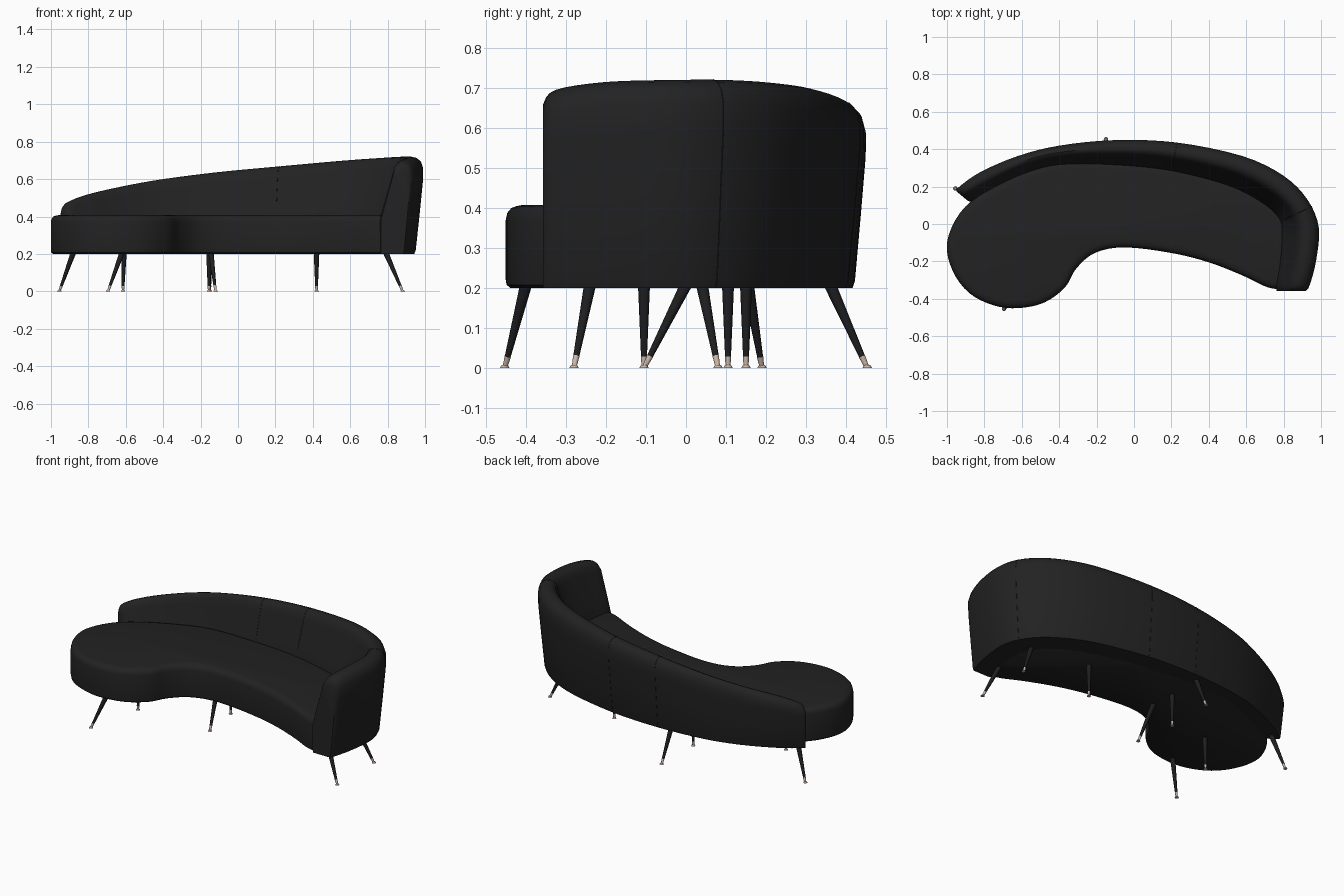
import bpy, bmesh
from mathutils import Vector

if "Cube" in bpy.data.objects:
    bpy.data.objects.remove(bpy.data.objects["Cube"], do_unlink=True)


def make_material(name, color):
    mat = bpy.data.materials.new(name)
    mat.use_nodes = True
    mat.diffuse_color = (*color, 1)
    mat.node_tree.nodes["Principled BSDF"].inputs["Base Color"].default_value = (*color, 1)
    return mat


fabric = make_material("black_fabric", (0.016, 0.016, 0.016))
leg_paint = make_material("black_leg_paint", (0.013, 0.013, 0.015))
metal = make_material("pale_copper", (0.6, 0.47, 0.4))


def spline(points, steps, closed=False):
    """Smooth curve through points of any dimension."""
    n = len(points)
    pick = (lambda i: points[i % n]) if closed else (lambda i: points[max(0, min(n - 1, i))])
    result = []
    for i in range(n if closed else n - 1):
        for s in range(steps):
            t = s / steps
            result.append([
                b + 0.5 * t * (c - a + t * (2 * a - 5 * b + 4 * c - d + t * (3 * (b - c) + d - a)))
                for a, b, c, d in zip(*(pick(i + k) for k in (-1, 0, 1, 2)))])
    if not closed:
        result.append(list(points[-1]))
    return result


def finish(obj, mat, angle=0.7):
    obj.data.materials.append(mat)
    bpy.ops.object.select_all(action="DESELECT")
    obj.select_set(True)
    bpy.context.view_layer.objects.active = obj
    bpy.ops.object.shade_smooth_by_angle(angle=angle)
    return obj


def loft(name, rings, mat):
    """Skin a row of closed rings and cap both ends."""
    bm = bmesh.new()
    rows = [[bm.verts.new(p) for p in ring] for ring in rings]
    n = len(rows[0])
    for a, b in zip(rows, rows[1:]):
        for i in range(n):
            j = (i + 1) % n
            bm.faces.new((a[i], a[j], b[j], b[i]))
    bm.faces.new(rows[0][::-1])
    bm.faces.new(rows[-1])
    bmesh.ops.recalc_face_normals(bm, faces=bm.faces)
    mesh = bpy.data.meshes.new(name)
    bm.to_mesh(mesh)
    bm.free()
    obj = bpy.data.objects.new(name, mesh)
    bpy.context.collection.objects.link(obj)
    return finish(obj, mat)


# Seat: kidney outline, counter-clockwise, with softened top and bottom edges
BASE = 0.2
outline = [(-1, -.1), (-.97, -.25), (-.88, -.37), (-.75, -.435), (-.62, -.45),
           (-.48, -.42), (-.37, -.34), (-.31, -.24), (-.21, -.155), (-.05, -.125),
           (.2, -.155), (.4, -.205), (.58, -.275), (.72, -.34), (.79, -.33),
           (.82, -.2), (.82, -.02), (.74, .1), (.55, .21), (.22, .3), (-.1, .33),
           (-.4, .33), (-.6, .27), (-.8, .17), (-.93, .06)]
edge = [Vector(p) for p in spline(outline, 4, closed=True)]


def inset_ring(distance, z):
    ring = []
    for i, p in enumerate(edge):
        along = (edge[(i + 1) % len(edge)] - edge[i - 1]).normalized()
        ring.append((p.x - along.y * distance, p.y + along.x * distance, z))
    return ring


seat_profile = [(.012, BASE), (.002, .208), (0, .22), (0, .37), (.004, .388),
                (.014, .4), (.028, .405), (.045, .408)]
loft("seat", [inset_ring(d, z) for d, z in seat_profile], fabric)

# Backrest: stations of inner x, inner y, outer x, outer y, top height
stations = [(-.89, .125, -.95, .175, .43), (-.86, .12, -.935, .2, .475),
            (-.78, .155, -.82, .28, .517), (-.6, .25, -.62, .365, .562),
            (-.4, .305, -.4, .42, .6), (-.1, .305, -.1, .45, .638),
            (.2, .275, .23, .437, .668), (.5, .2, .58, .365, .698),
            (.68, .11, .8, .26, .713), (.77, .03, .93, .13, .72),
            (.785, -.05, .99, -.02, .72), (.775, -.2, .975, -.2, .715),
            (.755, -.32, .94, -.33, .695), (.76, -.357, .92, -.357, .66)]
# Height share of the wall, drop from the top, and position from inner to outer
section = [(0, 0, .03), (.38, 0, .02), (.55, .01, .13), (1, .06, .4), (1, .025, .46),
           (1, .006, .56), (1, 0, .68), (1, .006, .82), (1, .025, .93), (1, .06, .99),
           (.75, 0, .985), (.45, 0, .91), (.04, 0, .8), (0, 0, .76)]


def back_ring(station):
    ix, iy, ox, oy, top = station
    inner, outer = Vector((ix, iy)), Vector((ox, oy))
    height = top - BASE
    ring = []
    for share, drop, across in section:
        p = inner.lerp(outer, across)
        ring.append((p.x, p.y, BASE + height * share - drop * min(1, height * 2.5)))
    return ring


path = spline(stations, 4)
loft("backrest", [back_ring(s) for s in path], fabric)

# Stitched seams running over the backrest
for label, index in (("right", 20), ("middle", 24), ("corner", 37)):
    points = back_ring(path[index])[2:]
    curve = bpy.data.curves.new("seam_" + label, "CURVE")
    curve.dimensions = "3D"
    curve.bevel_depth = 0.0015
    curve.bevel_resolution = 1
    line = curve.splines.new("POLY")
    line.points.add(len(points) - 1)
    for target, p in zip(line.points, points):
        target.co = (*p, 1)
    curve.materials.append(fabric)
    bpy.context.collection.objects.link(bpy.data.objects.new("seam_" + label, curve))


def rod(name, low, high, r_low, r_high, mat):
    """Tapered round bar between two points."""
    axis = high - low
    bpy.ops.mesh.primitive_cone_add(
        vertices=16, radius1=r_low, radius2=r_high, depth=axis.length,
        location=(low + high) / 2, rotation=axis.to_track_quat("Z", "Y").to_euler())
    obj = bpy.context.object
    obj.name = name
    finish(obj, mat)


# Splayed legs: foot x, foot y, top x, top y
legs = [(-.955, .19, -.88, .155), (-.15, .453, -.155, .36), (-.695, -.453, -.62, -.4),
        (-.615, -.105, -.61, -.105), (-.12, -.105, -.145, 0), (-.155, .15, -.155, .15),
        (.42, .105, .42, .105), (.88, .08, .79, .04), (.88, -.28, .79, -.24)]
for number, (fx, fy, tx, ty) in enumerate(legs, 1):
    foot, top = Vector((fx, fy, 0)), Vector((tx, ty, BASE + .008))
    ankle = foot.lerp(top, .14)
    heel = foot.lerp(top, .02)
    rod(f"leg_{number}", ankle, top, .0075, .015, leg_paint)
    rod(f"leg_tip_{number}", heel, ankle, .006, .008, metal)
    rod(f"foot_pad_{number}", foot, foot + Vector((0, 0, .007)), .012, .008, metal)
